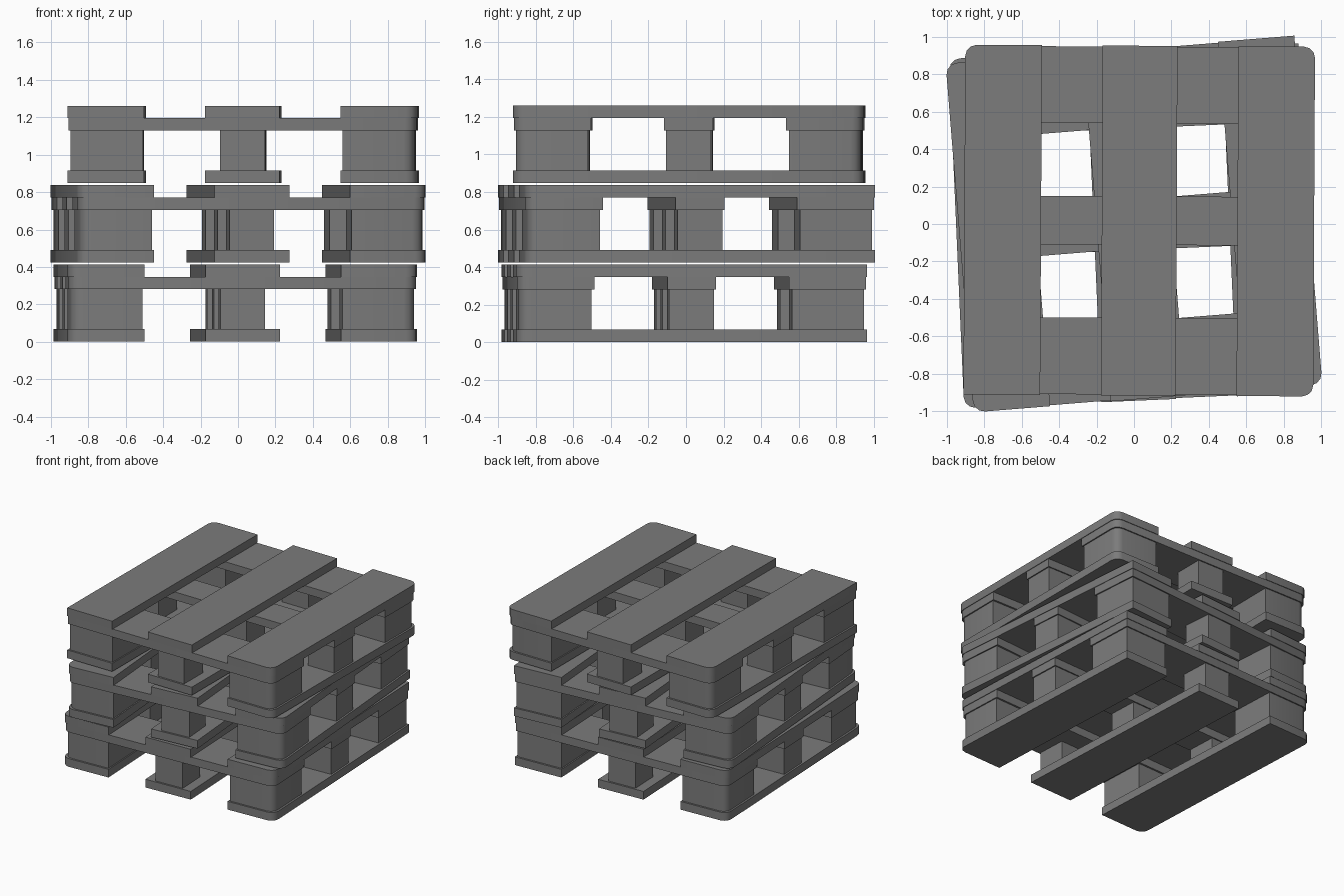
import bpy, bmesh, math
from mathutils import Matrix

cube = bpy.data.objects.get("Cube")
if cube:
    bpy.data.objects.remove(cube)

# Single weathered grey
grey = bpy.data.materials.new("weathered_grey")
grey.use_nodes = True
grey.diffuse_color = (0.2, 0.2, 0.2, 1)
bsdf = next(n for n in grey.node_tree.nodes if n.type == "BSDF_PRINCIPLED")
bsdf.inputs["Base Color"].default_value = (0.2, 0.2, 0.2, 1)
bsdf.inputs["Roughness"].default_value = 0.8

HALF = 0.935      # half the pallet side
INSET = 0.92      # half the side at the blocks
ROUND = 0.06      # outer corner radius


def plank(name, x0, x1, y0, y1, z0, z1, placement):
    """Box whose pallet-corner edges are rounded, except the one square corner."""
    bm = bmesh.new()
    bmesh.ops.create_cube(bm, size=1)
    for v in bm.verts:
        v.co.x = x1 if v.co.x > 0 else x0
        v.co.y = y1 if v.co.y > 0 else y0
        v.co.z = z1 if v.co.z > 0 else z0
    corners = []
    for e in bm.edges:
        a, b = (v.co for v in e.verts)
        upright = abs(a.z - b.z) > 0.01 and (a.xy - b.xy).length < 0.001
        outer = abs(a.x) > 0.9 and abs(a.y) > 0.9
        if upright and outer and not (a.x < 0 and a.y < 0):
            corners.append(e)
    if corners:
        bmesh.ops.bevel(bm, geom=corners, offset=ROUND, segments=3,
                        profile=0.5, affect='EDGES')
    bmesh.ops.transform(bm, matrix=placement, verts=bm.verts)
    bmesh.ops.recalc_face_normals(bm, faces=bm.faces)
    for f in bm.faces:
        f.smooth = True
    for e in bm.edges:
        e.smooth = len(e.link_faces) == 2 and e.calc_face_angle() < math.radians(35)
    mesh = bpy.data.meshes.new(name)
    bm.to_mesh(mesh)
    bm.free()
    mesh.materials.append(grey)
    bpy.context.collection.objects.link(bpy.data.objects.new(name, mesh))


def spans(half, outer, middle):
    """Three strips across the pallet: two at the edges and one centred."""
    return [(-half, outer - half), (-middle / 2, middle / 2), (half - outer, half)]


def pallet(name, x, y, z, degrees):
    place = Matrix.Translation((x, y, z)) @ Matrix.Rotation(math.radians(degrees), 4, 'Z')
    sides = ("right", "middle", "left")
    rows = ("front", "centre", "back")
    # Lengthwise boards, below and on top
    for side, (a, b) in zip(sides, spans(HALF, 0.41, 0.4)):
        plank(f"{name}_base_board_{side}", a, b, -HALF, HALF, 0, 0.067, place)
        plank(f"{name}_deck_board_{side}", a, b, -HALF, HALF, 0.347, 0.413, place)
    # Cross boards
    for row, (a, b) in zip(rows, spans(0.93, 0.41, 0.26)):
        plank(f"{name}_cross_board_{row}", -0.93, 0.93, a, b, 0.281, 0.347, place)
    # Blocks: large at the corners, small between them
    big = spans(INSET, 0.385, 0.24)
    small = spans(INSET, 0.24, 0.24)
    for i, side in enumerate(sides):
        for j, row in enumerate(rows):
            grid = big if i != 1 and j != 1 else small
            plank(f"{name}_block_{row}_{side}", *grid[i], *grid[j], 0.067, 0.281, place)


# Loosely stacked pallets; the lower two are turned end for end
pallet("lower_pallet", -0.015, -0.01, 0, 182.5)
pallet("middle_pallet", 0, 0, 0.424, 184.6)
pallet("upper_pallet", 0.028, 0.018, 0.848, -0.3)
